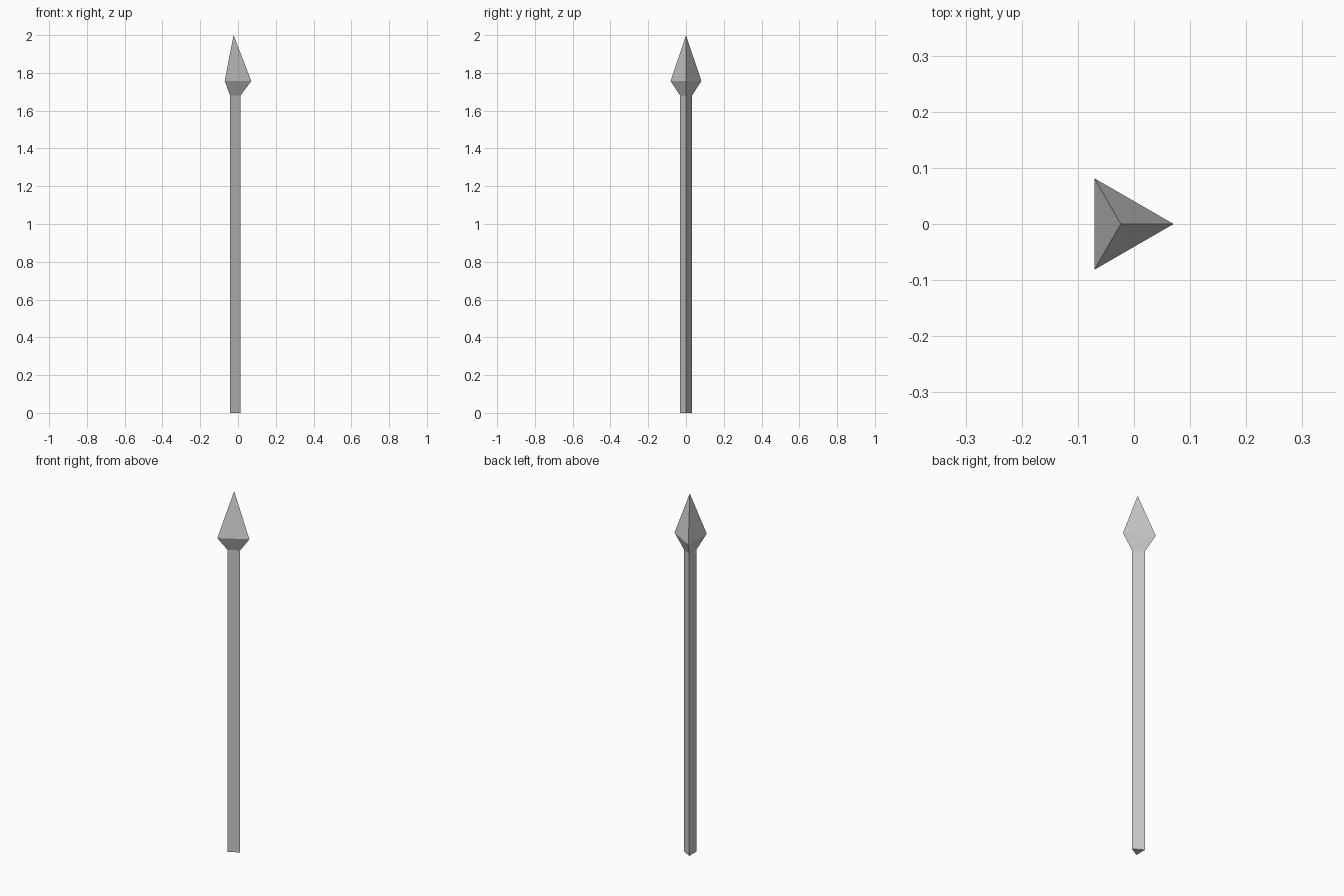
import bpy, bmesh
from math import cos, sin, tau

if "Cube" in bpy.data.objects:
    bpy.data.objects.remove(bpy.data.objects["Cube"])

AXIS_X = -0.0235  # triangular section is centred off x = 0 so its bounds are centred
SIDES = 3


def lathe(name, rings, tip=None):
    """Stack flat triangular rings (radius, z), optionally ending in a point."""
    bm = bmesh.new()
    loops = [[bm.verts.new((AXIS_X + r * cos(tau * i / SIDES), r * sin(tau * i / SIDES), z))
              for i in range(SIDES)] for r, z in rings]
    for low, high in zip(loops, loops[1:]):
        for i in range(SIDES):
            j = (i + 1) % SIDES
            bm.faces.new((low[i], low[j], high[j], high[i]))
    if tip is None:
        bm.faces.new(loops[-1])
    else:
        point = bm.verts.new((AXIS_X, 0, tip))
        for i in range(SIDES):
            bm.faces.new((loops[-1][i], loops[-1][(i + 1) % SIDES], point))
    bm.faces.new(loops[0][::-1])
    bmesh.ops.recalc_face_normals(bm, faces=bm.faces)
    mesh = bpy.data.meshes.new(name)
    bm.to_mesh(mesh)
    bm.free()
    obj = bpy.data.objects.new(name, mesh)
    bpy.context.collection.objects.link(obj)
    return obj


# Three-sided shaft
lathe("shaft", [(0.037, 0), (0.037, 1.68)])
# Spearhead: flares from the shaft, then tapers to a point
lathe("spearhead", [(0.037, 1.68), (0.094, 1.757)], tip=2.0)
